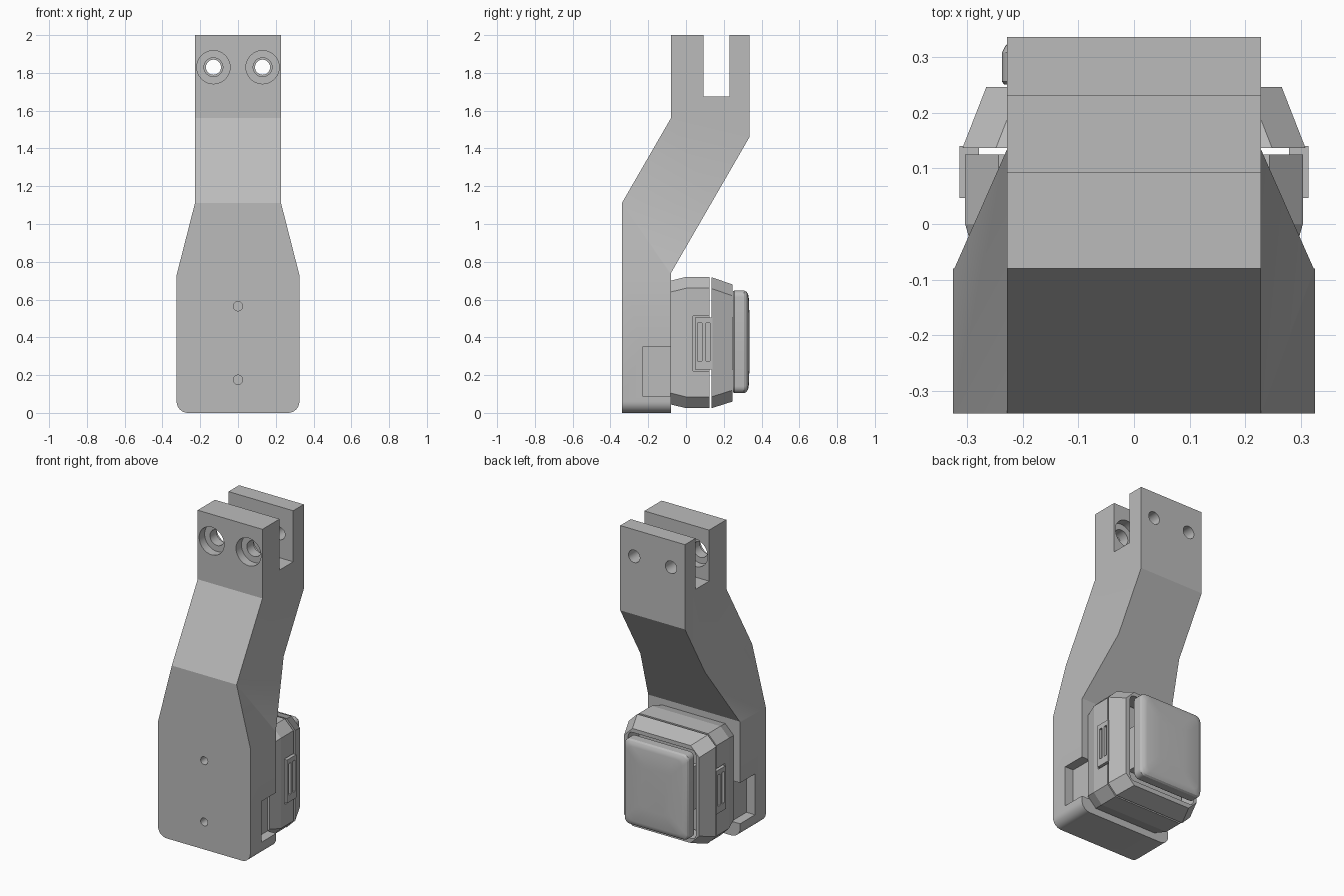
import bpy, bmesh, math
from mathutils import Vector

cube = bpy.data.objects.get("Cube")
if cube:
    bpy.data.objects.remove(cube, do_unlink=True)

grey = bpy.data.materials.new("plain grey")
grey.use_nodes = True
grey.diffuse_color = (0.5, 0.5, 0.5, 1)
grey.node_tree.nodes["Principled BSDF"].inputs["Base Color"].default_value = (0.5, 0.5, 0.5, 1)


def loft(name, rings):
    """Skin a closed solid through rings with equal point counts."""
    bm = bmesh.new()
    loops = [[bm.verts.new(p) for p in ring] for ring in rings]
    for a, b in zip(loops, loops[1:]):
        for i in range(len(a)):
            j = (i + 1) % len(a)
            bm.faces.new((a[i], a[j], b[j], b[i]))
    bm.faces.new(loops[0])
    bm.faces.new(loops[-1])
    bmesh.ops.recalc_face_normals(bm, faces=bm.faces)
    mesh = bpy.data.meshes.new(name)
    bm.to_mesh(mesh)
    bm.free()
    mesh.materials.append(grey)
    obj = bpy.data.objects.new(name, mesh)
    bpy.context.collection.objects.link(obj)
    return obj


def rounded(y, x0, x1, z0, z1, r, n):
    """Rectangle in the xz plane with cut (n=1) or round corners."""
    pts = []
    corners = ((x1 - r, z1 - r), (x0 + r, z1 - r), (x0 + r, z0 + r), (x1 - r, z0 + r))
    for k, (cx, cz) in enumerate(corners):
        for i in range(n + 1):
            a = math.pi / 2 * (k + i / n)
            pts.append(Vector((cx + r * math.cos(a), y, cz + r * math.sin(a))))
    return pts


def box(name, x0, x1, y0, y1, z0, z1):
    return loft(name, [[(x, y, z) for x, y in ((x0, y0), (x1, y0), (x1, y1), (x0, y1))]
                       for z in (z0, z1)])


def rod(x, z, r, y0, y1):
    steps = [2 * math.pi * i / 32 for i in range(32)]
    return loft("cutter", [[(x + r * math.cos(a), y, z + r * math.sin(a)) for a in steps]
                           for y in (y0, y1)])


def boolean(obj, tools, mode="DIFFERENCE"):
    """Apply each tool to the object, then discard it."""
    bpy.context.view_layer.objects.active = obj
    for tool in tools:
        tool.hide_render = True
        mod = obj.modifiers.new("cut", "BOOLEAN")
        mod.operation, mod.solver, mod.object = mode, "EXACT", tool
        bpy.ops.object.modifier_apply(modifier=mod.name)
        bpy.data.objects.remove(tool, do_unlink=True)


# Bent arm: side profile trimmed by the front outline
side = [(-.34, 0), (-.34, 1.11), (-.08, 1.56), (-.08, 2), (.093, 2), (.093, 1.675),
        (.23, 1.675), (.23, 2), (.336, 2), (.336, 1.46), (-.08, .74), (-.08, 0)]
arm = loft("arm", [[(x, y, z) for y, z in side] for x in (-.4, .4)])
half = [(.228, 2.1), (.228, 1.11), (.325, .73)]
half += [(.265 + .06 * math.cos(a), .06 - .06 * math.sin(a))
         for a in [math.pi / 2 * i / 8 for i in range(9)]]
outline = half + [(-x, z) for x, z in reversed(half)]
boolean(arm, [loft("cutter", [[(x, y, z) for x, z in outline] for y in (-.5, .5)])], "INTERSECT")

# Bolt holes, counterbores, screw holes and side notches
cuts = []
for s in (-1, 1):
    x = s * .13
    cuts += [rod(x, 1.83, .04, .2, .4), rod(x, 1.83, .05, -.1, .12),
             rod(x, 1.83, .088, -.1, -.025), rod(x, 1.83, .088, .04, .12)]
    a, b = sorted((s * .265, s * .4))
    cuts.append(box("cutter", a, b, -.23, 0, .09, .35))
cuts += [rod(0, z, .025, -.4, 0) for z in (.175, .565)]
boolean(arm, cuts)

# Device housing in two shells with a parting gap
front_shell = loft("front_shell", [rounded(y, -w, w, z0, z1, .06, 1) for y, w, z0, z1 in (
    (-.081, .28, .045, .70), (0, .303, .025, .72), (.125, .303, .025, .72))])
back_shell = loft("back_shell", [rounded(y, -w, w, z0, z1, .06, 1) for y, w, z0, z1 in (
    (.136, .308, .025, .718), (.246, .265, .06, .68))])
boolean(back_shell, [loft("cutter", [rounded(y, -.242, .235, .09, .655, .03, 4) for y in (.1, .3)])])

# Side clips sit in pockets of the front shell
for s, label in ((1, "left"), (-1, "right")):
    a, b = sorted((s * .28, s * .4))
    boolean(front_shell, [box("cutter", a, b, .038, .2, .222, .514)])
    a, b = sorted((s * .278, s * .313))
    clip = box(label + "_clip", a, b, .047, .14, .23, .505)
    a, b = sorted((s * .295, s * .4))
    boolean(clip, [box("cutter", a, b, y, y + .022, .275, .475) for y in (.062, .105)])

# Cushion on a central post
post = box("cushion_post", -.17, .15, .12, .26, .23, .505)
cushion = loft("cushion", [rounded(y, -.237 + d, .213 - d, .105 + d, .648 - d, .035, 5)
                           for y, d in ((.25, .004), (.256, 0), (.308, 0), (.32, .006),
                                        (.328, .018), (.332, .035), (.336, .13))])

# Smooth the rounded surfaces, keep edges sharp
for obj in bpy.context.view_layer.objects:
    obj.select_set(obj in (arm, cushion))
bpy.context.view_layer.objects.active = arm
bpy.ops.object.shade_smooth_by_angle(angle=math.radians(24))
